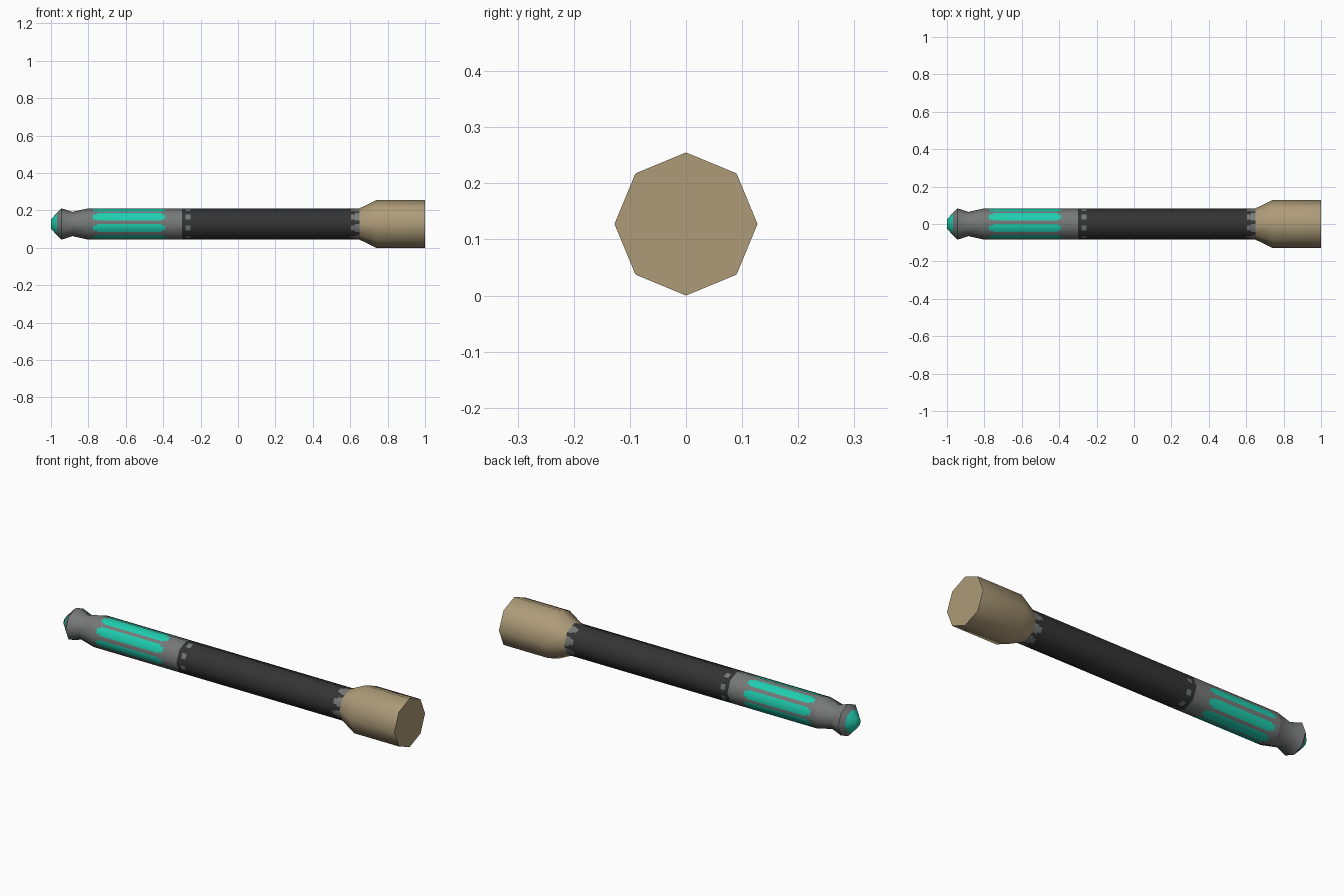
import bpy, bmesh, math

if "Cube" in bpy.data.objects:
    bpy.data.objects.remove(bpy.data.objects["Cube"])

SIDES, CZ = 8, 0.1275


def material(name, rgb):
    m = bpy.data.materials.new(name)
    m.diffuse_color = (*[(c / 255) ** 2.2 for c in rgb], 1)
    m.use_nodes = True
    m.node_tree.nodes["Principled BSDF"].inputs["Base Color"].default_value = m.diffuse_color
    return m


GREY = material("grey metal", (118, 120, 120))
DARK = material("dark grip", (55, 55, 55))
TEAL = material("teal glow", (36, 204, 174))
TAN = material("tan cap", (172, 154, 120))


def tube(name, profile, mats, rule, fracs=(0,), caps=(False, False)):
    """Octagonal tube along x; rule(x, side fraction) picks the material of each face."""
    def ring_point(x, r, side, f):
        a, b = [math.tau * (side + k) / SIDES for k in (0, 1)]
        y = -math.cos(a) * (1 - f) - math.cos(b) * f
        z = math.sin(a) * (1 - f) + math.sin(b) * f
        return (x, y * r, CZ + z * r)

    bm = bmesh.new()
    rings = [[bm.verts.new(ring_point(x, r, s, f)) for s in range(SIDES) for f in fracs]
             for x, r in profile]
    n = len(rings[0])
    for i in range(len(rings) - 1):
        xm = (profile[i][0] + profile[i + 1][0]) / 2
        for j in range(n):
            k = (j + 1) % n
            face = bm.faces.new((rings[i][j], rings[i + 1][j], rings[i + 1][k], rings[i][k]))
            e = (list(fracs) + [1])
            q = j % len(fracs)
            face.material_index = rule(xm, (e[q] + e[q + 1]) / 2)
    if caps[0]:
        bm.faces.new(rings[0])
    if caps[1]:
        bm.faces.new(rings[-1][::-1])
    bm.normal_update()
    # end discs must look outward along x
    for f in bm.faces:
        if len(f.verts) == n and abs(f.normal.x) > 0.99:
            f.material_index = rule(f.calc_center_median().x, 0.5)
            if f.normal.x * f.calc_center_median().x < 0:
                f.normal_flip()
    me = bpy.data.meshes.new(name)
    bm.to_mesh(me)
    bm.free()
    for m in mats:
        me.materials.append(m)
    ob = bpy.data.objects.new(name, me)
    bpy.context.collection.objects.link(ob)
    bpy.ops.object.select_all(action='DESELECT')
    ob.select_set(True)
    bpy.context.view_layer.objects.active = ob
    bpy.ops.object.shade_smooth_by_angle(angle=math.radians(50))
    return ob


# pommel end with glowing tip
tube("pommel", [(-1, 0.025), (-0.968, 0.06), (-0.945, 0.084), (-0.885, 0.065), (-0.8, 0.084)],
     [GREY, TEAL], lambda x, f: 1 if x < -0.968 else 0, caps=(True, False))


# shaft: one teal strip per side, grey collar marks at both ends of the dark grip
def shaft_colour(x, f):
    mid = abs(f - 0.64)
    if x < -0.3:
        wide = 0.35 if -0.755 < x < -0.41 else 0.22
        return 2 if -0.775 < x < -0.39 and mid < wide else 0
    if -0.28 < x < -0.255:
        return 0 if mid < 0.2 else 1
    if x > 0.605:
        return 0 if mid < (0.35 if x > 0.625 else 0.2) else 1
    return 1


XS = (-0.8, -0.775, -0.755, -0.41, -0.39, -0.3, -0.28, -0.255, 0.605, 0.625, 0.65)
shaft = tube("shaft", [(x, 0.084) for x in XS], [GREY, DARK, TEAL], shaft_colour,
             fracs=(0, 0.3, 0.42, 0.85, 0.97))
# round shading across the eight sides
normals = []
for v in shaft.data.vertices:
    y, z = v.co.y, v.co.z - CZ
    d = math.hypot(y, z)
    normals.append((0, y / d, z / d))
shaft.data.normals_split_custom_set_from_vertices(normals)

# flared tan end cap
tube("end_cap", [(0.65, 0.084), (0.74, CZ), (1, CZ)], [TAN], lambda x, f: 0, caps=(False, True))
